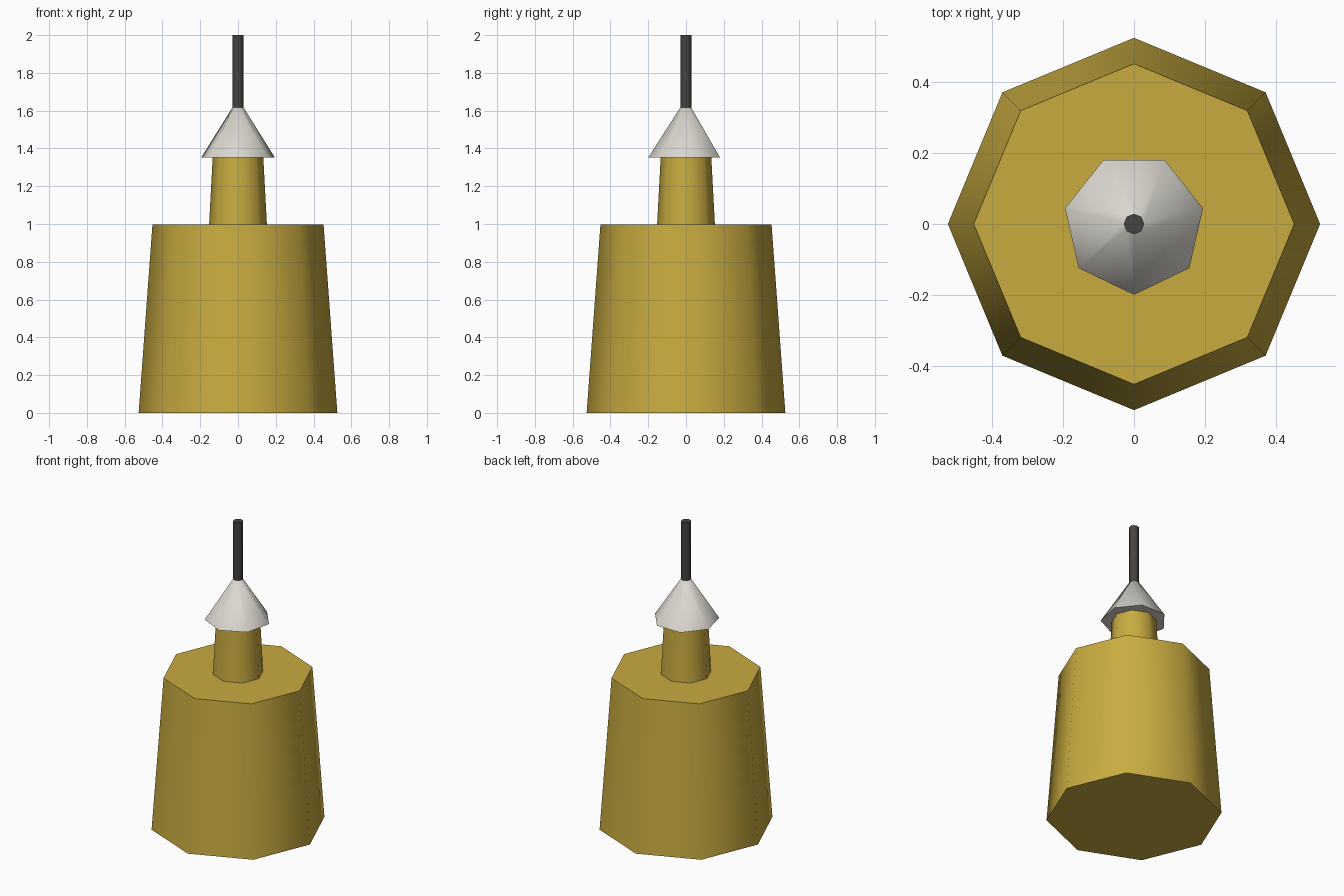
import bpy
import math

if "Cube" in bpy.data.objects:
    bpy.data.objects.remove(bpy.data.objects["Cube"])


def material(name, rgb):
    m = bpy.data.materials.new(name)
    m.diffuse_color = (*rgb, 1.0)
    m.use_nodes = True
    m.node_tree.nodes["Principled BSDF"].inputs["Base Color"].default_value = m.diffuse_color
    return m


gold = material("gold", (0.58, 0.41, 0.051))
pale = material("pale_grey", (0.70, 0.68, 0.62))
dark = material("dark_grey", (0.062, 0.056, 0.05))


def taper(name, sides, r_bottom, r_top, z0, z1, mat, turn=0.0):
    """Low-sided tapered prism, smooth around, sharp at the rims."""
    bpy.ops.mesh.primitive_cone_add(
        vertices=sides, radius1=r_bottom, radius2=r_top, depth=z1 - z0,
        location=(0, 0, (z0 + z1) / 2), rotation=(0, 0, turn))
    ob = bpy.context.object
    ob.name = name
    ob.data.materials.append(mat)
    bpy.ops.object.shade_smooth_by_angle(angle=math.radians(60))
    return ob


# Wide octagonal body and the narrow neck on top of it
taper("body", 8, 0.526, 0.453, 0.0, 0.997, gold)
taper("neck", 8, 0.153, 0.134, 0.997, 1.352, gold)
# Seven-sided cone cap, one corner towards the front
taper("cone_cap", 7, 0.2, 0.03, 1.352, 1.617, pale, math.pi)
# Thin rod at the tip
taper("tip_rod", 8, 0.029, 0.029, 1.60, 2.0, dark)
